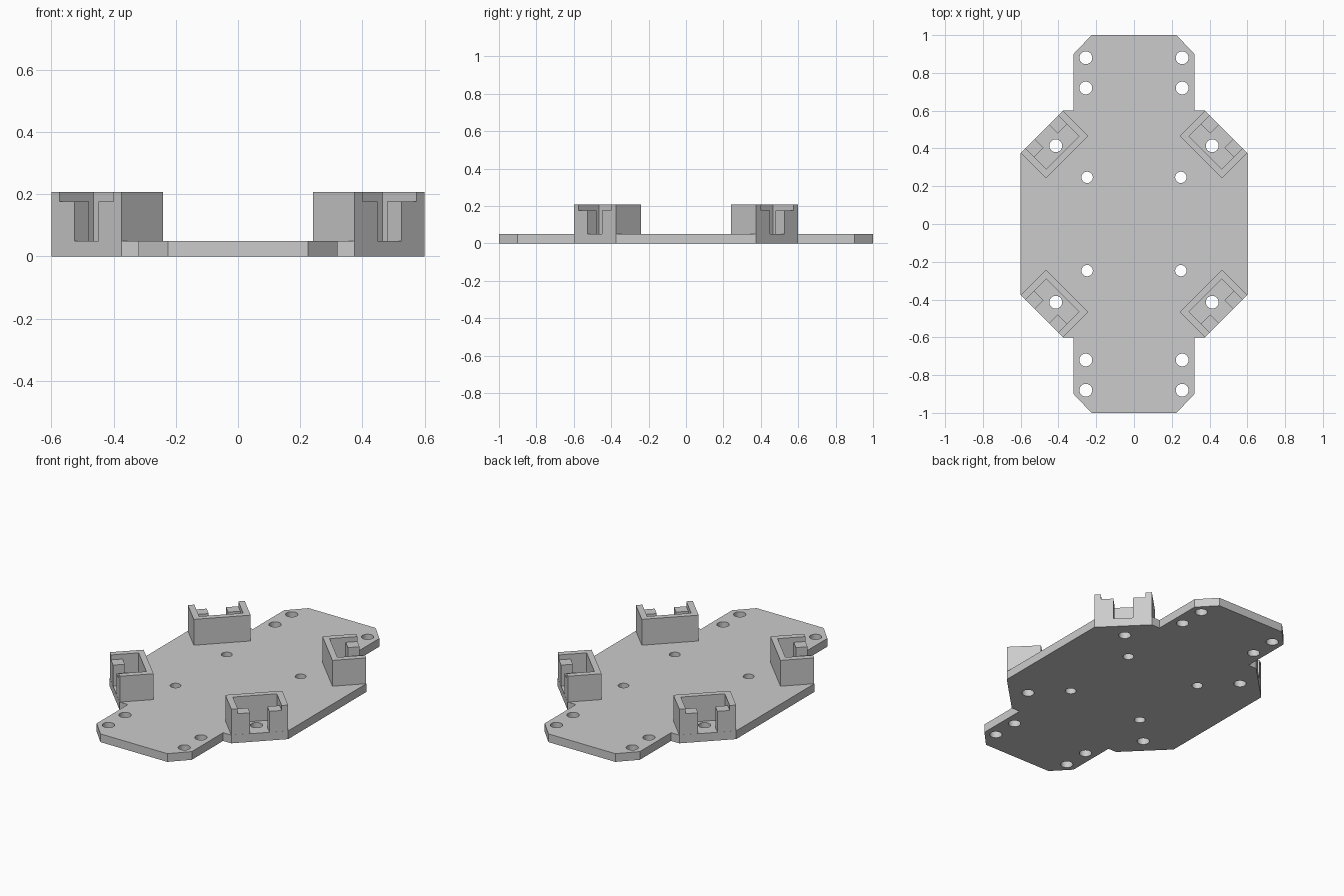
import bpy, bmesh
from math import pi, cos, sin, radians

cube = bpy.data.objects.get("Cube")
if cube:
    bpy.data.objects.remove(cube, do_unlink=True)

grey = bpy.data.materials.new("plain grey")
grey.use_nodes = True
grey.diffuse_color = (0.6, 0.6, 0.6, 1)
grey.node_tree.nodes["Principled BSDF"].inputs["Base Color"].default_value = (0.6, 0.6, 0.6, 1)

PLATE_TOP, LIP_TOP, WALL_TOP = 0.05, 0.177, 0.207


def circle(x, y, r, n=32):
    return [(x + r * cos(2 * pi * i / n), y + r * sin(2 * pi * i / n)) for i in range(n)]


def extrude_outline(name, loops, z0, z1, angle=0):
    """Flat profile (inner loops become holes) raised from z0 to z1."""
    curve = bpy.data.curves.new(name, "CURVE")
    curve.dimensions = "2D"
    curve.fill_mode = "BOTH"
    curve.extrude = (z1 - z0) / 2
    for loop in loops:
        spline = curve.splines.new("POLY")
        spline.points.add(len(loop) - 1)
        for point, (x, y) in zip(spline.points, loop):
            point.co = (x, y, 0, 1)
        spline.use_cyclic_u = True
    obj = bpy.data.objects.new(name, curve)
    bpy.context.collection.objects.link(obj)
    bpy.ops.object.select_all(action="DESELECT")
    obj.select_set(True)
    bpy.context.view_layer.objects.active = obj
    bpy.ops.object.convert(target="MESH")
    obj = bpy.context.view_layer.objects.active
    obj.name = name
    # Weld the caps to the sides
    bm = bmesh.new()
    bm.from_mesh(obj.data)
    bmesh.ops.remove_doubles(bm, verts=bm.verts, dist=1e-5)
    bmesh.ops.recalc_face_normals(bm, faces=bm.faces)
    bm.to_mesh(obj.data)
    bm.free()
    obj.data.materials.clear()
    obj.data.materials.append(grey)
    obj.location.z = (z0 + z1) / 2
    obj.rotation_euler.z = radians(angle)
    bpy.ops.object.shade_smooth_by_angle(angle=radians(30))
    return obj


# Base plate: one quarter outline mirrored to four, with drilled holes
quarter = [(0.6, 0.375), (0.375, 0.6), (0.32, 0.6), (0.32, 0.9), (0.225, 1.0)]
half = quarter + [(-x, y) for x, y in reversed(quarter)]
outline = half + [(x, -y) for x, y in reversed(half)]
holes = [(0.255, 0.88, 0.034), (0.255, 0.72, 0.034),
         (0.248, 0.247, 0.03), (0.414, 0.414, 0.034)]
drills = [circle(sx * x, sy * y, r) for x, y, r in holes
          for sx in (-1, 1) for sy in (-1, 1)]
extrude_outline("base_plate", [outline] + drills, 0, PLATE_TOP)

# Corner brackets: a U-shaped wall open outward, with two lower lips at the opening
BACK, FRONT, WIDE, INNER, SLOT = 0.5, 0.689, 0.159, 0.123, 0.054
wall = [(FRONT, -WIDE), (FRONT, -INNER), (BACK + 0.034, -INNER), (BACK + 0.034, INNER),
        (FRONT, INNER), (FRONT, WIDE), (BACK, WIDE), (BACK, -WIDE)]
corners = {"back_left": 45, "back_right": 135, "front_right": 225, "front_left": 315}
for corner, angle in corners.items():
    extrude_outline(corner + "_bracket_wall", [wall], PLATE_TOP, WALL_TOP, angle)
    for side, s in (("a", 1), ("b", -1)):
        lip = [(0.624, s * SLOT), (FRONT, s * SLOT), (FRONT, s * INNER), (0.624, s * INNER)]
        extrude_outline(f"{corner}_bracket_lip_{side}", [lip], PLATE_TOP, LIP_TOP, angle)
